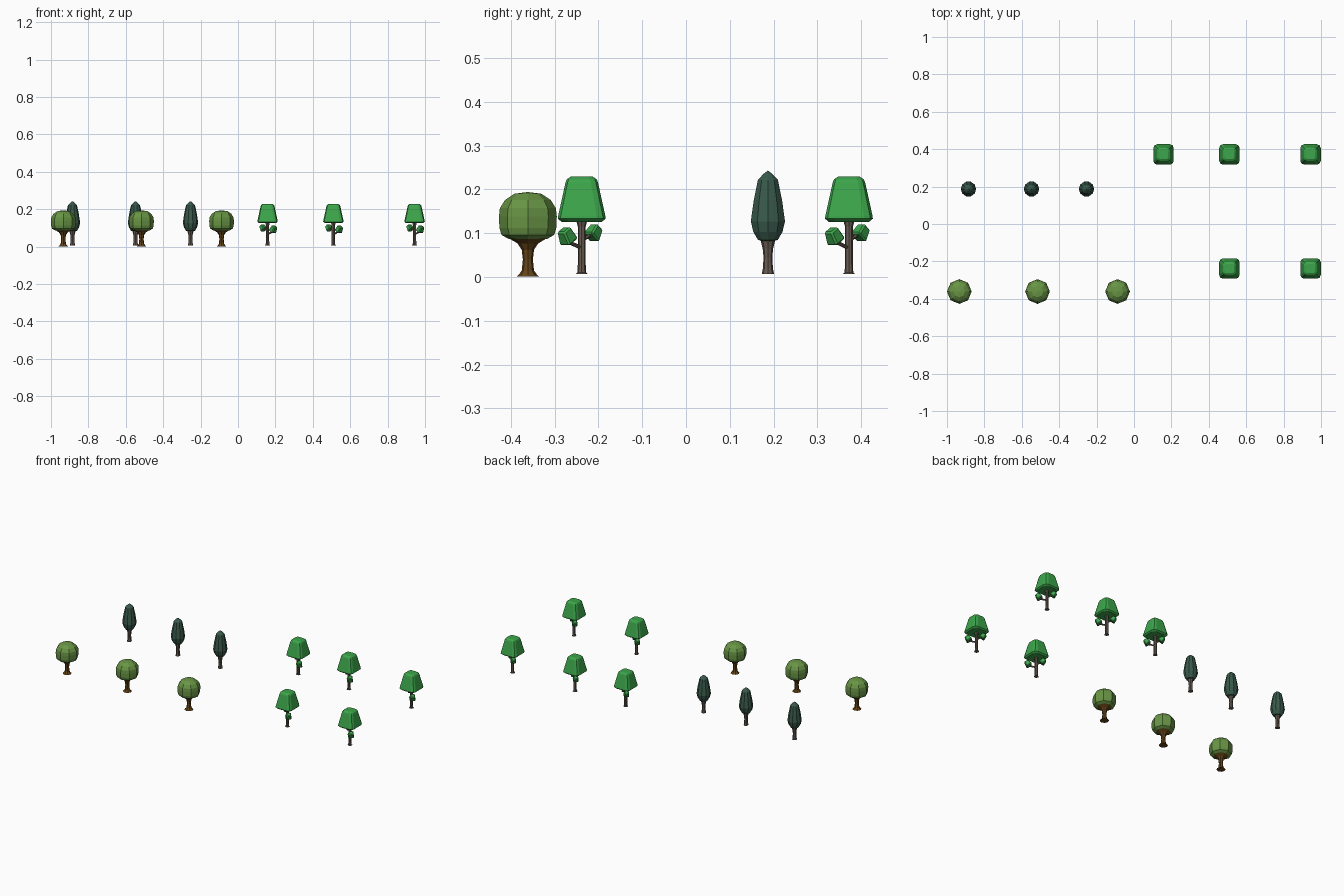
import bpy, bmesh, math
from mathutils import Vector, Matrix

if "Cube" in bpy.data.objects:
    bpy.data.objects.remove(bpy.data.objects["Cube"])


def material(name, r, g, b):
    m = bpy.data.materials.new(name)
    m.diffuse_color = (r, g, b, 1)
    m.use_nodes = True
    m.node_tree.nodes["Principled BSDF"].inputs["Base Color"].default_value = m.diffuse_color
    return m


PINE = material("pine_leaf", 0.04, 0.10, 0.07)
OLIVE = material("olive_leaf", 0.14, 0.30, 0.06)
GREEN = material("green_leaf", 0.045, 0.38, 0.07)
BARK = material("grey_bark", 0.14, 0.107, 0.084)
BROWN = material("brown_bark", 0.127, 0.058, 0.01)


def make_object(name, bm, mat):
    bmesh.ops.recalc_face_normals(bm, faces=bm.faces)
    me = bpy.data.meshes.new(name)
    bm.to_mesh(me)
    bm.free()
    me.materials.append(mat)
    ob = bpy.data.objects.new(name, me)
    bpy.context.collection.objects.link(ob)
    return ob


def loft(bm, rings):
    """Skin a stack of equal-length vertex rings and cap both ends."""
    loops = [[bm.verts.new(p) for p in ring] for ring in rings]
    for a, b in zip(loops, loops[1:]):
        for i in range(len(a)):
            j = (i + 1) % len(a)
            bm.faces.new((a[i], a[j], b[j], b[i]))
    bm.faces.new(loops[0])
    bm.faces.new(loops[-1])
    bmesh.ops.remove_doubles(bm, verts=bm.verts, dist=0.00005)


def lathe(name, profile, mat, sides=8):
    bm = bmesh.new()
    loft(bm, [[(r * math.cos(i * math.tau / sides), r * math.sin(i * math.tau / sides), z)
               for i in range(sides)] for r, z in profile])
    return make_object(name, bm, mat)


def box_crown(name, profile, mat):
    """Square sections (half width, corner cut, height)."""
    rings = []
    for h, c, z in profile:
        k, m = h - c, h - c * 0.3
        rings.append([Vector((sx, sy, z)) for sx, sy in
                      [(h, -k), (h, k), (m, m), (k, h), (-k, h), (-m, m),
                       (-h, k), (-h, -k), (-m, -m), (-k, -h), (k, -h), (m, -m)]])
    bm = bmesh.new()
    loft(bm, rings)
    return make_object(name, bm, mat)


def branch(name, path, radius, mat, sides=6):
    bm = bmesh.new()
    pts = [Vector(p) for p in path]
    rings = []
    for i, p in enumerate(pts):
        d = pts[min(i + 1, len(pts) - 1)] - pts[max(i - 1, 0)]
        q = d.to_track_quat('Z', 'Y')
        rings.append([p + q @ Vector((radius * math.cos(a), radius * math.sin(a), 0))
                      for a in (k * math.tau / sides for k in range(sides))])
    loft(bm, rings)
    return make_object(name, bm, mat)


def leaf_block(name, centre, direction, size, mat):
    bm = bmesh.new()
    bmesh.ops.create_cube(bm, size=size)
    top = [v for v in bm.verts if v.co.z > 0]
    for v in top:
        v.co.x *= 0.75
        v.co.y *= 0.75
    bmesh.ops.bevel(bm, geom=bm.edges[:], offset=size * 0.12, segments=1,
                    affect='EDGES', profile=0.5)
    rot = Vector(direction).to_track_quat('Z', 'Y').to_matrix().to_4x4()
    bm.transform(Matrix.Translation(centre) @ rot)
    return make_object(name, bm, mat)


def plant(parts, spots):
    """Move the parts to the first spot and copy them to the others."""
    for n, (x, y) in enumerate(spots):
        for part in parts:
            ob = part
            if n:
                ob = part.copy()
                bpy.context.collection.objects.link(ob)
            ob.location = (x, y, 0)


# narrow pines
pine = [
    lathe("pine_crown", [(0, .243), (.010, .236), (.024, .222), (.034, .175), (.041, .127),
                         (.035, .103), (.024, .085), (0, .078)], PINE, 10),
    lathe("pine_trunk", [(.014, .007), (.0115, .020), (.010, .045), (.012, .065),
                         (.017, .085)], BARK),
]
plant(pine, [(-.885, .187), (-.548, .187), (-.254, .187)])

# round trees
ball = [
    lathe("round_crown", [(0, .194), (.031, .190), (.052, .176), (.064, .157), (.066, .138),
                          (.065, .112), (.060, .096), (.044, .087), (0, .085)], OLIVE),
    lathe("round_trunk", [(.026, .001), (.021, .005), (.014, .015), (.0115, .040),
                          (.014, .062), (.024, .077), (.046, .090)], BROWN),
]
plant(ball, [(-.934, -.361), (-.516, -.361), (-.088, -.361)])

# square trees with two leafy side branches
square = [
    box_crown("square_crown", [(.046, .018, .126), (.0545, .020, .133), (.054, .020, .139),
                               (.037, .016, .216), (.034, .015, .223), (.025, .011, .229)],
              GREEN),
    lathe("square_trunk", [(.014, .007), (.010, .010), (.009, .03), (.009, .115),
                           (.013, .130)], BARK),
    branch("low_branch", [(0, 0, .066), (.012, -.013, .072), (.023, -.026, .078),
                          (.030, -.034, .090)], .0045, BARK),
    branch("high_branch", [(0, 0, .084), (-.011, .013, .092), (-.022, .026, .100)],
           .0045, BARK),
    leaf_block("low_leaves", (.032, -.035, .094), (.35, -.35, .8), .034, GREEN),
    leaf_block("high_leaves", (-.025, .028, .102), (-.4, .4, .7), .032, GREEN),
]
plant(square, [(.158, .372), (.510, .372), (.944, .372), (.510, -.238), (.944, -.238)])
